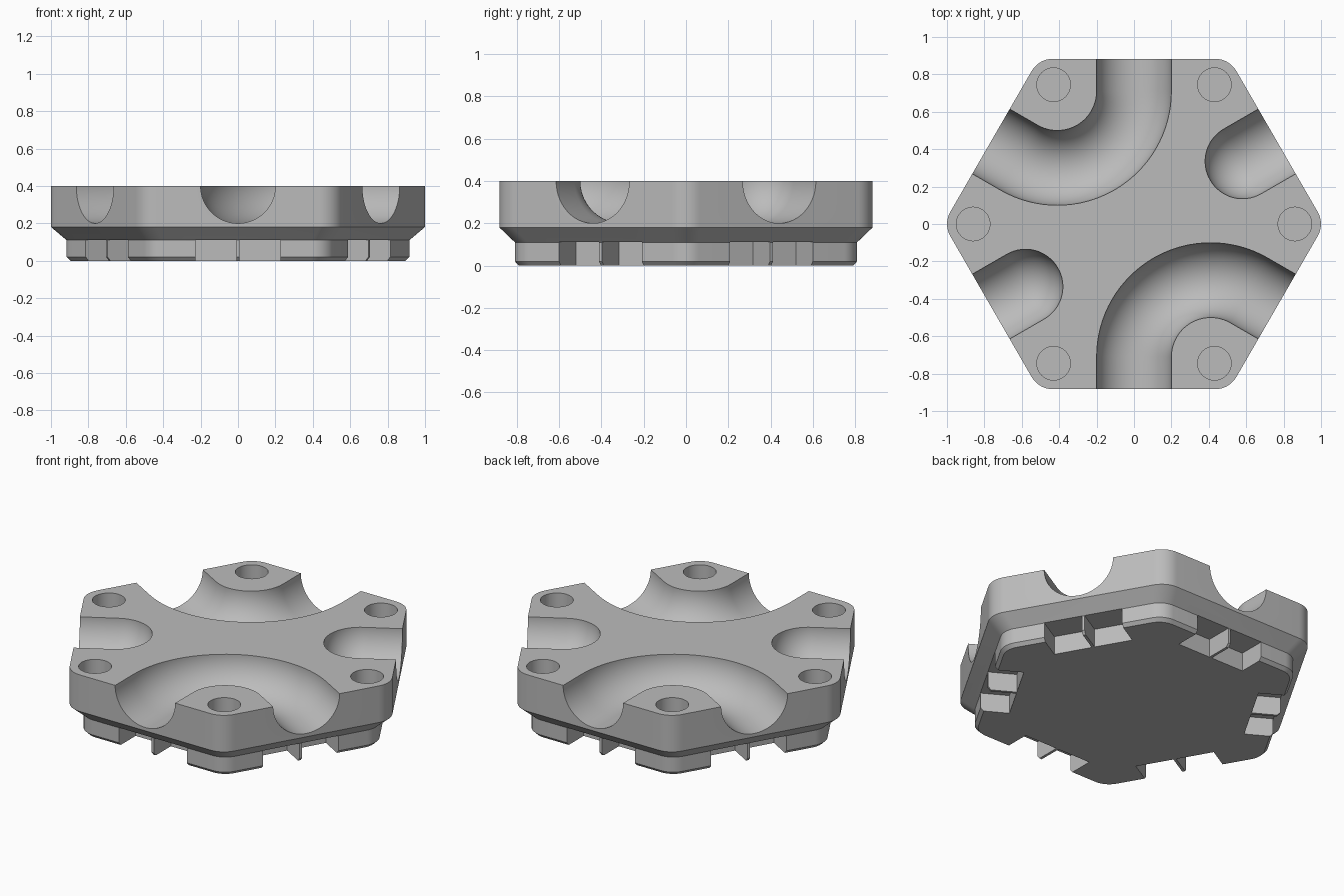
import bpy, bmesh
from math import sin, cos, pi, radians, tan
from mathutils import Vector, Matrix

if "Cube" in bpy.data.objects:
    bpy.data.objects.remove(bpy.data.objects["Cube"])

APOTHEM, CORNER = 0.883, 0.13     # outline of the hexagon
TOP, GROOVE = 0.4, 0.2            # top height, channel radius
BEND = 0.41                       # centreline radius of curved channels


def make_object(name, bm):
    bmesh.ops.recalc_face_normals(bm, faces=bm.faces)
    mesh = bpy.data.meshes.new(name)
    bm.to_mesh(mesh)
    bm.free()
    obj = bpy.data.objects.new(name, mesh)
    bpy.context.collection.objects.link(obj)
    return obj


def loft(bm, rings):
    """Skin closed rings of points and cap both ends."""
    rings = [[bm.verts.new(p) for p in ring] for ring in rings]
    for a, b in zip(rings, rings[1:]):
        for i in range(len(a)):
            j = (i + 1) % len(a)
            bm.faces.new((a[i], a[j], b[j], b[i]))
    bm.faces.new(rings[0][::-1])
    bm.faces.new(rings[-1])


def hex_ring(scale, z, steps=10):
    """Rounded hexagon with corners on the x axis."""
    points = []
    centre = (APOTHEM - CORNER) / cos(pi / 6)
    for k in range(6):
        for s in range(steps + 1):
            a = radians(60 * k - 30 + 60 * s / steps)
            c = radians(60 * k)
            points.append(Vector((scale * (centre * cos(c) + CORNER * cos(a)),
                                  scale * (centre * sin(c) + CORNER * sin(a)), z)))
    return points


def sweep(bm, path, sides=64):
    """Round tube through (point, heading, radius) stations."""
    rings = []
    for (x, y), heading, r in path:
        side = Vector((-sin(heading), cos(heading), 0))
        ring = []
        for i in range(sides):
            a = 2 * pi * (i + 0.5) / sides
            ring.append(Vector((x, y, TOP)) + r * (cos(a) * side + sin(a) * Vector((0, 0, 1))))
        rings.append(ring)
    loft(bm, rings)


def curved_channel(bm, turn):
    """Channel joining two neighbouring sides."""
    cy = BEND / tan(pi / 6)
    path = [((0, 1.1), -pi / 2, GROOVE)]
    for s in range(33):
        a = -radians(120) * s / 32
        path.append(((BEND * (cos(a) - 1), cy + BEND * sin(a)), a - pi / 2, GROOVE))
    end = radians(150)
    path.append(((1.1 * cos(end), 1.1 * sin(end)), end, GROOVE))
    spin(path, turn)
    sweep(bm, path)


def spin(path, turn):
    m = Matrix.Rotation(turn, 2)
    for i, (p, heading, r) in enumerate(path):
        path[i] = (m @ Vector(p), heading + turn, r)


def dead_end(bm, turn):
    """Short channel with a ball-shaped inner end."""
    path = [((1.1, 0), pi, GROOVE)]
    for s in range(16):
        a = pi / 2 * s / 16
        path.append(((0.67 - GROOVE * sin(a), 0), pi, GROOVE * cos(a)))
    spin(path, turn)
    sweep(bm, path)


# Body: foot with bevelled rim, flared shoulder, straight wall
body = bmesh.new()
loft(body, [hex_ring(s, z) for s, z in
            ((0.897, 0), (0.917, 0.02), (0.917, 0.11), (1, 0.18), (1, TOP))])
tile = make_object("hex_channel_tile", body)

# Cutters: channels
grooves = bmesh.new()
for turn in (0, pi):
    curved_channel(grooves, turn)
    dead_end(grooves, turn + pi / 6)

# Cutters: round sockets at the corners
sockets = bmesh.new()
for k in range(6):
    a = radians(60 * k)
    bmesh.ops.create_cone(sockets, cap_ends=True, segments=40, radius1=0.09, radius2=0.09, depth=0.3,
                          matrix=Matrix.Translation((0.86 * cos(a), 0.86 * sin(a), TOP)))

# Cutters: clip notches, in pairs that leave a thin central rib
notches = bmesh.new()
for k in range(6):
    for side in (-1, 1):
        box = (Matrix.Rotation(radians(60 * k + 30), 4, 'Z')
               @ Matrix.Translation((0.8, side * 0.117, 0.011))
               @ Matrix.Diagonal((0.3, 0.218, 0.2, 1)))
        bmesh.ops.create_cube(notches, size=1, matrix=box)

for name, bm in (("groove_cutter", grooves), ("socket_cutter", sockets), ("notch_cutter", notches)):
    cutter = make_object(name, bm)
    cutter.hide_render = True
    mod = tile.modifiers.new(name, 'BOOLEAN')
    mod.operation, mod.solver, mod.object = 'DIFFERENCE', 'EXACT', cutter
    bpy.context.view_layer.objects.active = tile
    bpy.ops.object.modifier_apply(modifier=name)
    bpy.data.objects.remove(cutter)

# Material and shading
grey = bpy.data.materials.new("stone_grey")
grey.use_nodes = True
colour = (0.5, 0.5, 0.5, 1)
grey.diffuse_color = colour
grey.node_tree.nodes["Principled BSDF"].inputs["Base Color"].default_value = colour
tile.data.materials.clear()
tile.data.materials.append(grey)
bpy.ops.object.select_all(action='DESELECT')
tile.select_set(True)
bpy.ops.object.shade_smooth_by_angle(angle=radians(28))
